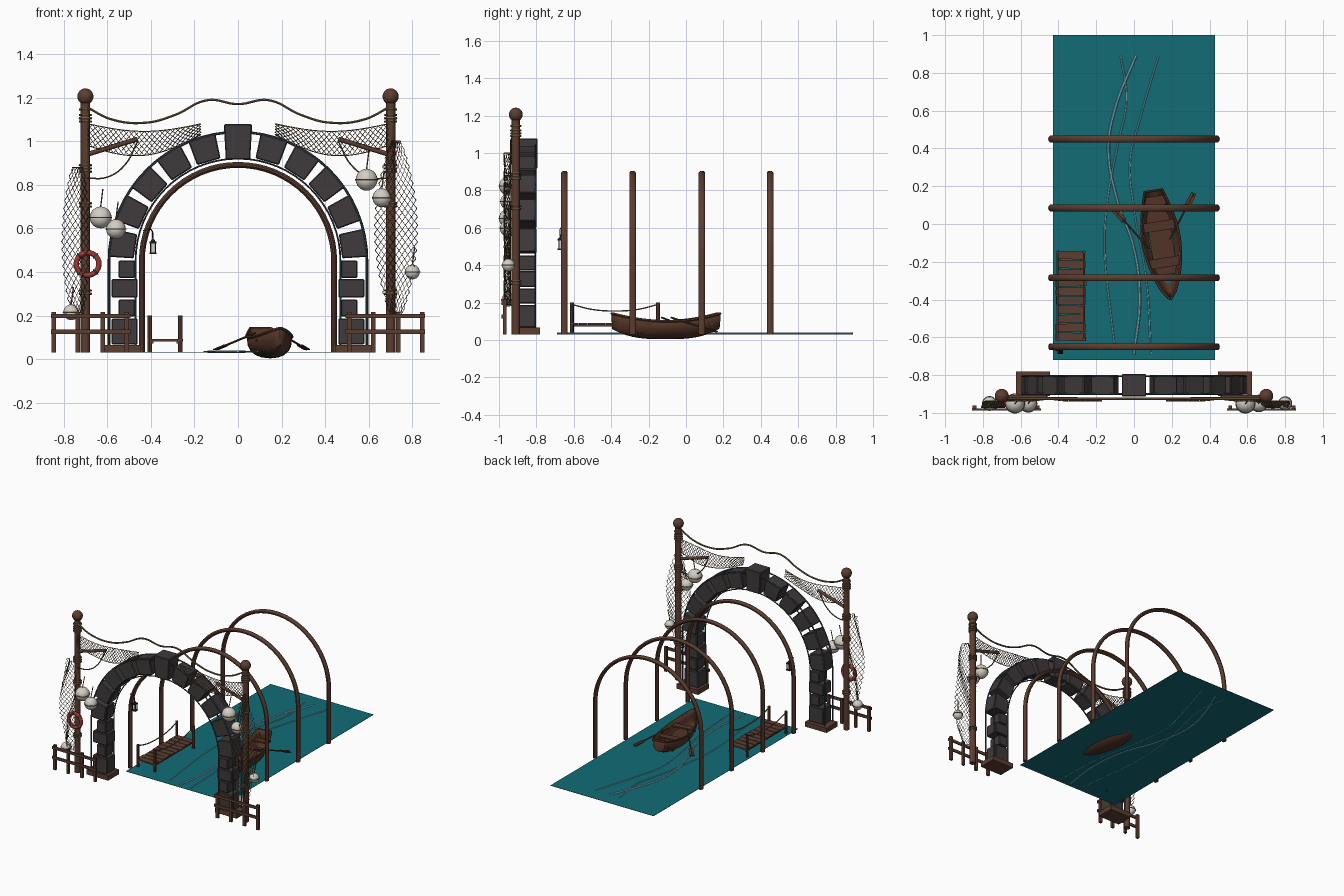
import bpy, bmesh, random
from math import sin, cos, pi, radians
from mathutils import Matrix, Vector

random.seed(4)
if "Cube" in bpy.data.objects:
    bpy.data.objects.remove(bpy.data.objects["Cube"])


def material(name, r, g, b):
    m = bpy.data.materials.new(name)
    m.use_nodes = True
    m.diffuse_color = (r, g, b, 1)
    m.node_tree.nodes["Principled BSDF"].inputs["Base Color"].default_value = (r, g, b, 1)
    return m


WOOD = material("brown wood", .105, .047, .03)
BOAT = material("boat wood", .085, .034, .02)
STONE = material("dark stone", .05, .042, .043)
EDGE = material("slate blue edging", .035, .06, .08)
WATER = material("teal water", .006, .15, .18)
RIPPLE = material("pale ripple", .25, .55, .65)
ROPE = material("rope", .17, .115, .055)
FLOAT = material("off white float", .65, .62, .56)
RED = material("red ring", .32, .04, .035)
IRON = material("dark iron", .02, .017, .015)


def finish(name, bm, mat, smooth=False):
    bmesh.ops.recalc_face_normals(bm, faces=bm.faces)
    me = bpy.data.meshes.new(name)
    bm.to_mesh(me)
    bm.free()
    me.materials.append(mat)
    ob = bpy.data.objects.new(name, me)
    bpy.context.collection.objects.link(ob)
    if smooth:
        bpy.ops.object.select_all(action='DESELECT')
        ob.select_set(True)
        bpy.context.view_layer.objects.active = ob
        bpy.ops.object.shade_smooth_by_angle(angle=radians(40))
    return ob


def box(bm, centre, size, rot=Matrix()):
    m = Matrix.Translation(centre) @ rot.to_4x4() @ Matrix.Diagonal((*size, 1))
    return bmesh.ops.create_cube(bm, size=1, matrix=m)["verts"]


def ball(bm, centre, r):
    bmesh.ops.create_uvsphere(bm, u_segments=20, v_segments=12, radius=r,
                              matrix=Matrix.Translation(centre))


def rod(bm, a, b, r, sides=10):
    a, b = Vector(a), Vector(b)
    m = Matrix.Translation((a + b) / 2) @ (b - a).to_track_quat('Z', 'Y').to_matrix().to_4x4()
    bmesh.ops.create_cone(bm, cap_ends=True, segments=sides, radius1=r, radius2=r,
                          depth=(b - a).length, matrix=m)


def tubes(name, paths, r, mat, kind='POLY', cyclic=False, res=1):
    """Round cords along several paths, turned into one mesh."""
    cu = bpy.data.curves.new(name, 'CURVE')
    cu.dimensions = '3D'
    cu.fill_mode = 'FULL'
    cu.bevel_depth, cu.bevel_resolution, cu.use_fill_caps = r, res, True
    for path in paths:
        sp = cu.splines.new(kind)
        pts = sp.bezier_points if kind == 'BEZIER' else sp.points
        pts.add(len(path) - 1)
        for p, co in zip(pts, path):
            if kind == 'BEZIER':
                p.co = co
                p.handle_left_type = p.handle_right_type = 'AUTO'
            else:
                p.co = (*co, 1)
        sp.use_cyclic_u = cyclic
    tmp = bpy.data.objects.new(name + " path", cu)
    bpy.context.collection.objects.link(tmp)
    dg = bpy.context.evaluated_depsgraph_get()
    me = bpy.data.meshes.new_from_object(tmp.evaluated_get(dg))
    bpy.data.objects.remove(tmp)
    bm = bmesh.new()
    bm.from_mesh(me)
    bpy.data.meshes.remove(me)
    return finish(name, bm, mat, res > 0)


def circle(c, r, axis='Z', n=20):
    ring = [(r * cos(2 * pi * i / n), r * sin(2 * pi * i / n)) for i in range(n)]
    return [(c[0] + a, c[1] + b, c[2]) if axis == 'Z' else (c[0] + a, c[1], c[2] + b) for a, b in ring]


def arch_band(name, radius, rx, ry, y, mat, z0=.03, spring=.45, sides=10):
    """Upright legs joined by a half circle, with an oval section."""
    path = [(radius, z0, 0)]
    path += [(radius * cos(pi * i / 32), spring + radius * sin(pi * i / 32), pi * i / 32) for i in range(33)]
    path += [(-radius, z0, pi)]
    bm = bmesh.new()
    rings = []
    for x, z, a in path:
        ring = []
        for k in range(sides):
            f = 2 * pi * k / sides
            ring.append(bm.verts.new((x + cos(a) * rx * cos(f), y + ry * sin(f), z + sin(a) * rx * cos(f))))
        rings.append(ring)
    for p, q in zip(rings, rings[1:]):
        for k in range(sides):
            bm.faces.new((p[k], p[k - 1], q[k - 1], q[k]))
    bm.faces.new(rings[0])
    bm.faces.new(rings[-1])
    finish(name, bm, mat, True)


def net(name, f, nu, nv):
    """Diamond mesh from zigzag cords whose corners touch."""
    rows = [[f(i / nu, (j + (i + j) % 2) / nv) for i in range(nu + 1)] for j in range(nv)]
    rows += [[f(i / nu, v) for i in range(nu + 1)] for v in (0, 1)]
    tubes(name, rows, .0022, ROPE, res=0)


# Water and ripples
bm = bmesh.new()
box(bm, (0, .14, .032), (.86, 1.72, .002))
finish("water", bm, WATER)
main = [(.01, .89), (-.1, .61), (-.135, .4), (-.09, .13), (0, -.13), (.03, -.4), (0, -.69)]
side_a = [(-.07, .89), (-.04, .66), (-.09, .4), (-.14, .13), (-.155, -.13), (-.12, -.5), (-.1, -.67)]
side_b = [(.13, .89), (.03, .55), (-.02, .34), (0, .08), (.065, -.29), (.09, -.69)]
tubes("main_ripple", [[(x, y, .034) for x, y in main]], .007, RIPPLE, 'BEZIER')
tubes("side_ripples", [[(x, y, .034) for x, y in s] for s in (side_a, side_b)], .004, RIPPLE, 'BEZIER')

# Wooden tunnel hoops
for i, y in enumerate((-.65, -.285, .085, .45)):
    arch_band(f"tunnel_hoop_{i + 1}", .441, .0135, .0185, y, WOOD)

# Stone arch: tapered blocks round the half circle, alternating blocks below
bm = bmesh.new()
step = pi / 11
for i in range(-5, 6):
    key = i == 0
    depth = .118 if key else .106
    r0, r1 = (.465, .628) if key else (.475, .592)
    verts = box(bm, (0, 0, (r0 + r1) / 2), (1, depth, r1 - r0))
    for v in verts:
        v.co.x *= .13 if v.co.z > .53 else .112
    turn = Matrix.Translation((0, -.853, .45)) @ Matrix.Rotation(i * step, 4, 'Y')
    bmesh.ops.transform(bm, matrix=turn, verts=verts)
for s in (-1, 1):
    for z, h, x, w in ((.412, .08, .51, .075), (.325, .085, .52, .12), (.235, .078, .51, .075), (.127, .12, .52, .12)):
        box(bm, (s * x, -.853, z), (w, .1, h))
arch = finish("stone_arch", bm, STONE)
bev = arch.modifiers.new("worn edges", 'BEVEL')
bev.width, bev.segments = .005, 1
for y in (-.9, -.806):
    arch_band("outer_edging", .592, .006, .005, y, EDGE, sides=6)
    arch_band("inner_edging", .47, .004, .005, y, EDGE, sides=6)
bm = bmesh.new()
for s in (-1, 1):
    box(bm, (s * .535, -.845, .048), (.18, .13, .036))
finish("arch_plinths", bm, WOOD)

# Tall posts with ball tops, braces and rope bindings
for s, side in ((-1, "right"), (1, "left")):
    bm = bmesh.new()
    rod(bm, (s * .7, -.91, .03), (s * .7, -.91, 1.19), .022, 14)
    ball(bm, (s * .7, -.91, 1.205), .037)
    rod(bm, (s * .69, -.915, .94), (s * .46, -.915, 1.01), .011)
    finish(side + "_post", bm, WOOD, True)
    levels = [1.09, 1.105, 1.12, 1.145, .86, .875, .89, .7, .715, .3, .315]
    tubes(side + "_post_binding", [circle((s * .7, -.91, z), .025) for z in levels], .006, ROPE, cyclic=True)
    hang = [(s * .7, -.935, .83), (s * .6, -.935, .835), (s * .52, -.93, .89), (s * .46, -.925, 1)]
    tubes(side + "_brace_rope", [hang], .004, ROPE, 'BEZIER')

    # Draped net along the top
    def drape(u, v, s=s):
        top = 1.08 - .035 * sin(pi * u)
        drop = .1 + .035 * sin(pi * u) - .05 * u
        return (s * (.69 - .52 * u), -.928 - .01 * sin(7 * u + 3 * v), top - drop * v)
    net(side + "_draped_net", drape, 44, 8)

# Top rope swags
half = [(.7, 1.16), (.58, 1.1), (.42, 1.085), (.29, 1.12), (.14, 1.188)]
swag = half + [(0, 1.17)] + [(-x, z) for x, z in reversed(half)]
tubes("top_rope", [[(x, -.925, z) for x, z in swag]], .006, ROPE, 'BEZIER')


# Hanging nets beside the posts
def net_right(u, v):
    wide = .05 + .075 * sin(pi * v) ** .7
    return (-.735 - .012 * sin(pi * v) + (u - .5) * wide, -.955 + .018 * sin(6 * u + 9 * v), .88 - .68 * v)


def net_left(u, v):
    wide = .04 + .16 * sin(pi * v) ** .8
    return (.725 + (u - .5) * wide, -.955 + .018 * sin(5 * u + 8 * v), 1.0 - .81 * v)


net("right_hanging_net", net_right, 10, 36)
net("left_hanging_net", net_left, 14, 42)

# Net floats with rope bands and cords
spots = [(-.63, .65, .05), (-.56, .597, .045), (-.765, .215, .036),
         (.59, .823, .05), (.66, .74, .043), (.8, .4, .034)]
bm = bmesh.new()
for x, z, r in spots:
    ball(bm, (x, -.95, z), r)
finish("net_floats", bm, FLOAT, True)
tubes("float_bands", [circle((x, -.95, z), r) for x, z, r in spots], .0035, ROPE, cyclic=True)
tubes("float_cords", [[(x, -.95, z + r), (x + .01, -.94, z + r + .08)] for x, z, r in spots], .003, ROPE)

# Life ring
tubes("life_ring", [circle((-.69, -.955, .437), .052, 'Y', 28)], .013, RED, cyclic=True, res=3)
wraps = []
for a in (pi / 4, 3 * pi / 4, 5 * pi / 4, 7 * pi / 4):
    out = Vector((cos(a), 0, sin(a)))
    c = Vector((-.69, -.955, .437)) + out * .052
    wraps.append([c + out * .014 * cos(k * pi / 5) + Vector((0, .014 * sin(k * pi / 5), 0)) for k in range(10)])
tubes("life_ring_wraps", wraps, .003, ROPE, cyclic=True)

# Low fences
for s, side in ((-1, "right"), (1, "left")):
    bm = bmesh.new()
    for x in (.845, .735, .62, .51):
        box(bm, (s * x, -.97, .123), (.02, .018, .186))
    for z in (.125, .198):
        box(bm, (s * .675, -.982, z), (.365, .01, .02))
    finish(side + "_fence", bm, WOOD)

# Dock with planks, posts and rope rails
bm = bmesh.new()
for i in range(10):
    box(bm, (-.334, -.165 - i * .048, .087), (.155 + random.uniform(-.008, .01), .043, .01),
        Matrix.Rotation(random.uniform(-.04, .04), 3, 'Z'))
for x in (-.395, -.275):
    box(bm, (x, -.38, .077), (.014, .47, .012))
    for y in (-.61, -.15):
        rod(bm, (x - .01 if x < -.3 else x + .01, y, .03), (x - .01 if x < -.3 else x + .01, y, .2), .01, 8)
finish("dock", bm, WOOD)
tubes("dock_ropes", [[(x, -.61, .19), (x, -.5, .163), (x, -.38, .155), (x, -.26, .163), (x, -.15, .19)]
                     for x in (-.405, -.265)], .004, ROPE, 'BEZIER')

# Lantern hung from the first hoop
bm = bmesh.new()
for z in (.486, .535):
    box(bm, (-.39, -.672, z), (.03, .03, .008))
for dx in (-.011, .011):
    for dy in (-.011, .011):
        box(bm, (-.39 + dx, -.672 + dy, .51), (.005, .005, .05))
bmesh.ops.create_cone(bm, segments=4, radius1=.018, radius2=.004, depth=.014, cap_ends=True,
                      matrix=Matrix.Translation((-.39, -.672, .546)) @ Matrix.Rotation(pi / 4, 4, 'Z'))
finish("lantern_frame", bm, IRON)
bm = bmesh.new()
box(bm, (-.39, -.672, .51), (.014, .014, .042))
finish("lantern_glass", bm, FLOAT)
tubes("lantern_hook", [[(-.435, -.66, .59), (-.4, -.672, .595), (-.39, -.672, .55)]], .003, IRON, 'BEZIER')

# Rowing boat: lofted hull with a flat stern and pointed bow
place = Matrix.Translation((.148, -.11, 0)) @ Matrix.Rotation(radians(9), 4, 'Z')
bm = bmesh.new()
rings, rim = [], []
for i in range(17):
    t = i / 16
    k = abs(2 * t - 1)
    w = .047 + .051 * sin(t / .45 * pi / 2) if t < .45 else .004 + .094 * max(0, cos((t - .45) / .55 * pi / 2)) ** .7
    top, keel = .1 + .042 * k ** 2, .004 + .055 * k ** 3
    section = [(w * sin(a), .29 - .58 * t, top - (top - keel) * cos(a) ** .7)
               for a in (radians(90 * j / 5) * .9999 for j in range(-5, 6))]
    rings.append([bm.verts.new(p) for p in section])
    rim.append(section)
for p, q in zip(rings, rings[1:]):
    for j in range(10):
        bm.faces.new((p[j], p[j + 1], q[j + 1], q[j]))
bm.faces.new(rings[0])
hull = finish("boat_hull", bm, BOAT, True)
hull.modifiers.new("planking", 'SOLIDIFY').thickness = .008
edge = [r[0] for r in rim] + [r[-1] for r in reversed(rim)]
gunwale = tubes("boat_gunwale", [edge], .007, WOOD, cyclic=True)
bm = bmesh.new()
for y, w in ((.1, .165), (-.095, .17), (.235, .12)):
    box(bm, (0, y, .085), (w, .05, .01))
box(bm, (0, .02, .04), (.12, .36, .008))
seats = finish("boat_seats_and_floor", bm, BOAT)
for ob in (hull, gunwale, seats):
    ob.matrix_world = place

# Oars
for side, a, b in (("right", (.08, -.13, .12), (-.1, .07, .045)), ("left", (.19, -.08, .12), (.315, .16, .045))):
    a, b = Vector(a), Vector(b)
    bm = bmesh.new()
    rod(bm, a, b, .005, 8)
    box(bm, a.lerp(b, .88), (.03, .006, .075), (b - a).to_track_quat('Z', 'Y').to_matrix())
    finish(side + "_oar", bm, BOAT)
